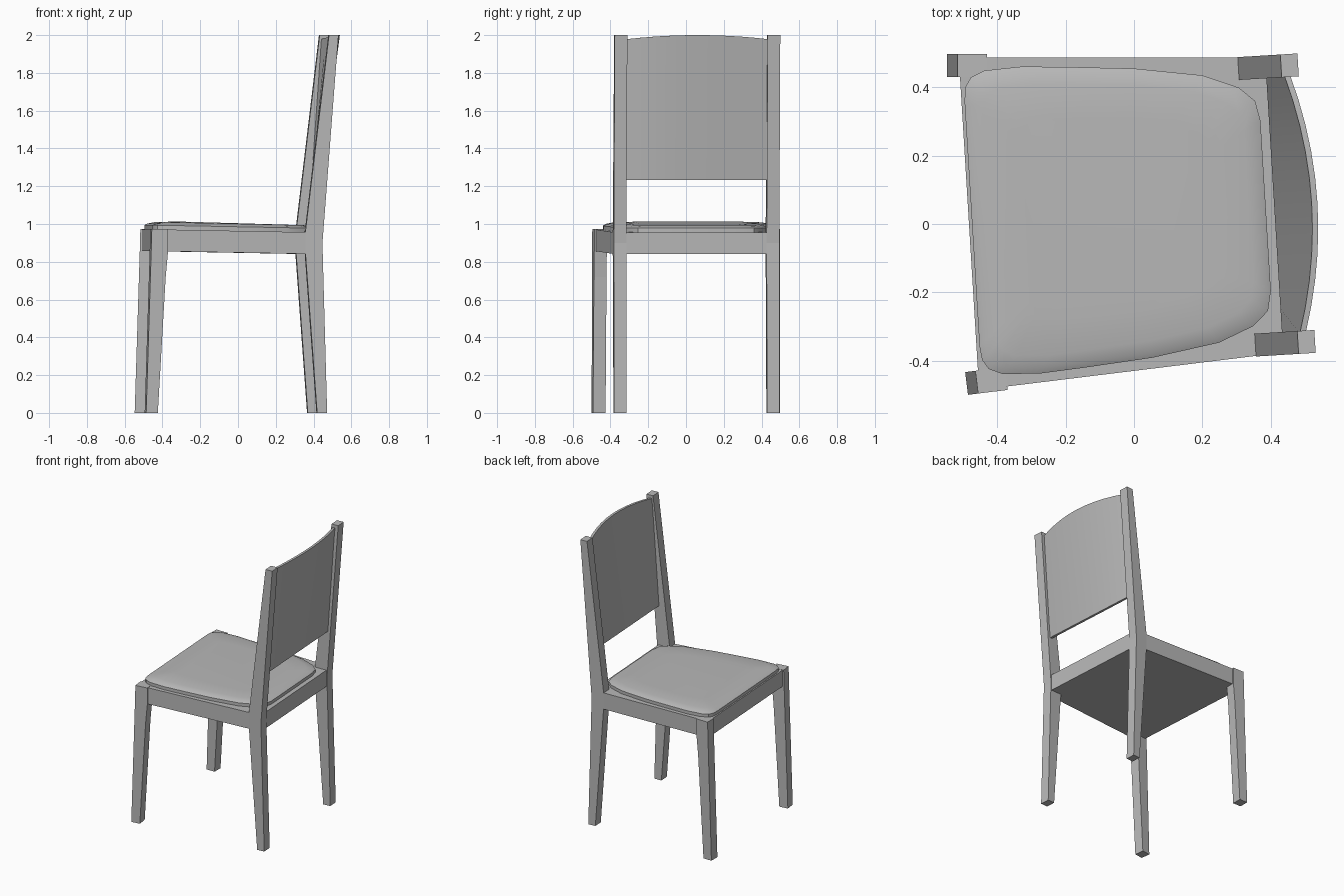
import bpy
import bmesh
import math
from mathutils import Matrix

cube = bpy.data.objects.get("Cube")
if cube:
    bpy.data.objects.remove(cube, do_unlink=True)

# The chair stands slightly turned; parts are modelled symmetric about local y = 0
PLACE = Matrix.Translation((-0.002, 0.03, 0)) @ Matrix.Rotation(math.radians(3.5), 4, "Z")
SPLAYED = PLACE.inverted()  # side frames that follow the tapered seat

GREY = (0.48, 0.48, 0.48, 1)
grey = bpy.data.materials.new("plain grey")
grey.use_nodes = True
grey.diffuse_color = GREY
grey.node_tree.nodes["Principled BSDF"].inputs["Base Color"].default_value = GREY


def finish(name, bm, mirror=False, smooth=False):
    """Turn a bmesh into a placed object."""
    bmesh.ops.recalc_face_normals(bm, faces=bm.faces)
    mesh = bpy.data.meshes.new(name)
    bm.to_mesh(mesh)
    bm.free()
    mesh.materials.append(grey)
    obj = bpy.data.objects.new(name, mesh)
    bpy.context.collection.objects.link(obj)
    obj.matrix_world = PLACE
    if mirror:
        mod = obj.modifiers.new("both sides", "MIRROR")
        mod.use_axis = (False, True, False)
        mod.use_mirror_merge = False
    if smooth:
        bpy.ops.object.select_all(action="DESELECT")
        obj.select_set(True)
        bpy.context.view_layer.objects.active = obj
        bpy.ops.object.shade_smooth_by_angle(angle=math.radians(30))
    return obj


def loft(rings):
    """Skin a list of equal closed rings and cap both ends."""
    bm = bmesh.new()
    loops = [[bm.verts.new(p) for p in ring] for ring in rings]
    n = len(loops[0])
    for a, b in zip(loops, loops[1:]):
        for i in range(n):
            j = (i + 1) % n
            bm.faces.new((a[i], a[j], b[j], b[i]))
    bm.faces.new(loops[0][::-1])
    bm.faces.new(loops[-1])
    return bm


def post(name, profile, y0, y1, frame=Matrix()):
    """Side profile extruded across y, then mirrored to the other side."""
    bm = loft([[(x, y, z) for x, z in profile] for y in (y0, y1)])
    bm.transform(frame)
    return finish(name, bm, mirror=True)


# Legs
post("front_legs", [(-0.547, 0), (-0.485, 0), (-0.443, 0.72), (-0.43, 0.86),
                    (-0.43, 0.973), (-0.517, 0.973), (-0.52, 0.86)],
     0.43, 0.497, SPLAYED)
post("back_posts", [(0.395, 0), (0.448, 0), (0.423, 0.9), (0.508, 2),
                    (0.458, 2), (0.333, 0.96), (0.333, 0.845)], 0.372, 0.439)

# Seat frame: tapered block sloping gently to the back
FRONT, BACK = -0.482, 0.419


def seat_top(u):
    return 0.972 - 0.017 * (u - FRONT) / (BACK - FRONT)


plan = [(FRONT, -0.487), (BACK, -0.432), (BACK, 0.432), (FRONT, 0.487)]
finish("seat_frame", loft([[(u, v, seat_top(u) - drop) for u, v in plan]
                           for drop in (0.115, 0)]))

# Cushion: rounded tapered pad with a softened upper edge
half = [(-0.473, 0.36), (-0.468, 0.40), (-0.45, 0.428), (-0.41, 0.445),
        (-0.3, 0.45), (-0.172, 0.441), (0.03, 0.424), (0.227, 0.392),
        (0.33, 0.35), (0.376, 0.308), (0.388, 0.25)]
outline = half + [(u, -v) for u, v in reversed(half)]
rings = []
for inset, rise in ((0, -0.005), (0, 0.022), (0.015, 0.03), (0.05, 0.038), (0.15, 0.041)):
    k = 1 - inset / 0.43
    rings.append([(-0.04 + (u + 0.04) * k, v * k, seat_top(u) + rise) for u, v in outline])
finish("seat_cushion", loft(rings), smooth=True)

# Backrest: panel straight at the bottom edge and bowed along the top
SEGMENTS, REACH, THICK = 10, 0.38, 0.017
rings = []
for i in range(SEGMENTS + 1):
    t = 2 * i / SEGMENTS - 1
    bow = 1 - t * t
    top_u, top_z = 0.465 + 0.058 * bow, 1.978 + 0.022 * bow
    v = t * REACH
    rings.append([(0.413, v, 1.232), (0.413 + THICK, v, 1.232),
                  (top_u + THICK, v, top_z), (top_u, v, top_z)])
finish("backrest_panel", loft(rings), smooth=True)
